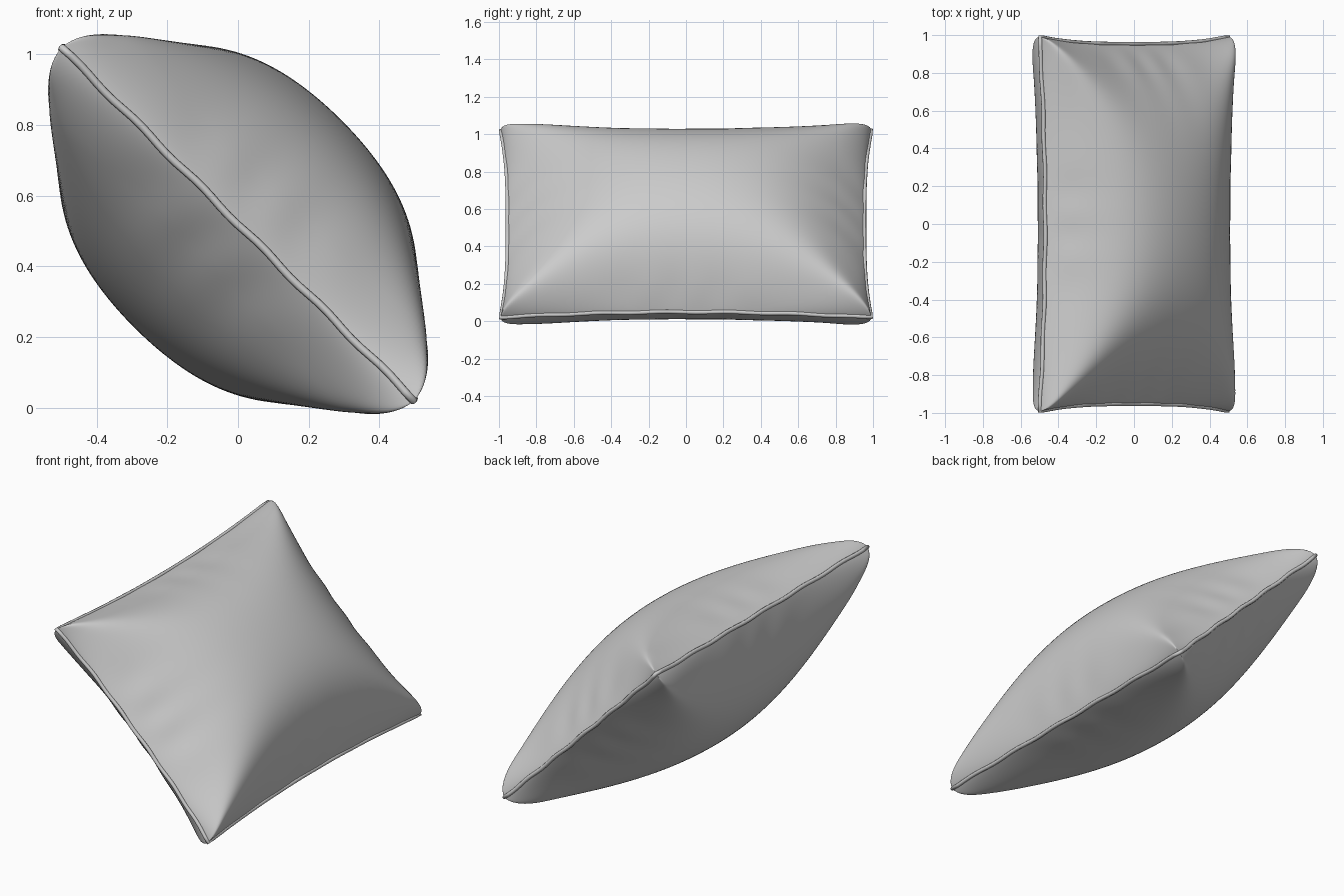
import bpy, bmesh, math
from mathutils import Vector

if "Cube" in bpy.data.objects:
    bpy.data.objects.remove(bpy.data.objects["Cube"])

N = 96
CENTRE = Vector((0, 0, 0.52))
U = Vector((1, 0, -1)).normalized()   # short direction of the tilted seam plane
V = Vector((0, 1, 0))                 # long direction
W = Vector((1, 0, 1)).normalized()    # thickness direction


def outline(a, b):
    """Seam-plane position with edges pulled inwards between the corners."""
    u = a * (0.665 + 0.041 * b * b)
    v = b * (0.953 + 0.038 * abs(a) ** 3)
    return u, v


def puff(a, b):
    """Inflated height, with soft ridges running into the corners."""
    A, B = 1 - a * a, 1 - b * b
    if min(A, B) < 1e-6:
        return 0.0
    s = (A ** -4 + B ** -4) ** -0.25 * 2 ** 0.25
    h = 0.415 * s ** (0.95 - 0.35 * (a * b) ** 2)
    # gathers that fade away from the seam
    fold_u = math.sin(17 * b + 2 * math.sin(5 * b)) * math.exp(-9 * A) * A
    fold_v = math.sin(15 * a + 2 * math.sin(4 * a)) * math.exp(-9 * B) * B
    return h + 0.12 * (fold_u + fold_v) * min(1, 4 * A) * min(1, 4 * B)


def place(u, v, w):
    return CENTRE + U * u + V * v + W * w


# Cushion: two inflated panels joined along the seam
bm = bmesh.new()
steps = [math.sin((2 * i / N - 1) * math.pi / 2) for i in range(N + 1)]
for side in (1, -1):
    rows = [[bm.verts.new(place(*outline(a, b), side * puff(a, b))) for b in steps]
            for a in steps]
    for i in range(N):
        for j in range(N):
            quad = [rows[i][j], rows[i + 1][j], rows[i + 1][j + 1], rows[i][j + 1]]
            bm.faces.new(quad if side > 0 else quad[::-1])
edge = [v for v in bm.verts if v.is_boundary]
bmesh.ops.remove_doubles(bm, verts=edge, dist=1e-5)
bmesh.ops.recalc_face_normals(bm, faces=bm.faces)
for f in bm.faces:
    f.smooth = True
mesh = bpy.data.meshes.new("cushion")
bm.to_mesh(mesh)
bm.free()
bpy.context.collection.objects.link(bpy.data.objects.new("cushion", mesh))

# Seam: thin rolled edge around the perimeter
M = 40
line = [2 * i / M - 1 for i in range(M)]
loop = ([(t, -1) for t in line] + [(1, t) for t in line]
        + [(-t, 1) for t in line] + [(-1, -t) for t in line])
curve = bpy.data.curves.new("seam", "CURVE")
curve.dimensions = "3D"
curve.bevel_depth = 0.011
curve.bevel_resolution = 2
spline = curve.splines.new("POLY")
spline.points.add(len(loop) - 1)
for k, (a, b) in enumerate(loop):
    u, v = outline(a, b)
    p = place(u, v, 0.003 * math.sin(k * 0.9))
    spline.points[k].co = (*p, 1)
spline.use_cyclic_u = True
spline.use_smooth = True
bpy.context.collection.objects.link(bpy.data.objects.new("seam", curve))
